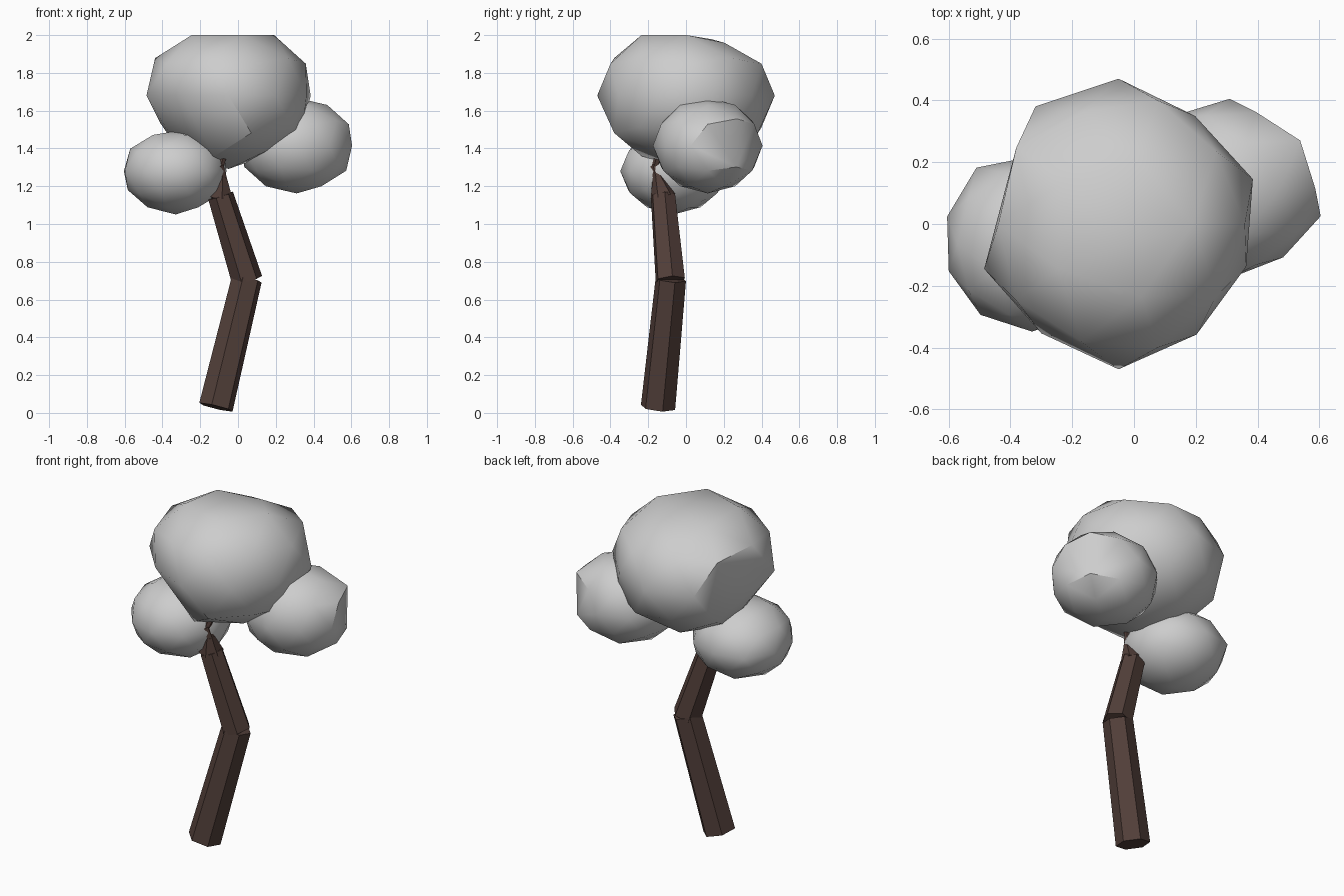
import bpy, bmesh
from math import radians, cos, sin, sqrt
from mathutils import Vector, Matrix

cube = bpy.data.objects.get("Cube")
if cube:
    bpy.data.objects.remove(cube, do_unlink=True)


def material(name, rgb):
    mat = bpy.data.materials.new(name)
    mat.use_nodes = True
    mat.diffuse_color = (*rgb, 1)
    mat.node_tree.nodes["Principled BSDF"].inputs["Base Color"].default_value = (*rgb, 1)
    return mat


foliage = material("pale grey foliage", (0.61, 0.61, 0.61))
bark = material("dark brown bark", (0.085, 0.05, 0.042))


def finish(name, bm, mat):
    mesh = bpy.data.meshes.new(name)
    bmesh.ops.recalc_face_normals(bm, faces=bm.faces)
    bm.to_mesh(mesh)
    bm.free()
    mesh.materials.append(mat)
    obj = bpy.data.objects.new(name, mesh)
    bpy.context.collection.objects.link(obj)
    return obj


def clump(name, centre, size, knocks):
    """Low-poly ball; each knock (angle, height, scale) pushes a corner, 0 chips it off."""
    ball = bmesh.new()
    bmesh.ops.create_icosphere(ball, subdivisions=2, radius=1)
    points = [v.co.copy() for v in ball.verts]
    ball.free()
    for angle, height, scale in knocks:
        ring, a = sqrt(1 - height * height), radians(angle)
        spot = Vector((ring * cos(a), ring * sin(a), height))
        corner = min(points, key=lambda p: (p - spot).length)
        points.remove(corner)
        if scale:
            points.append(corner * scale)
    bm = bmesh.new()
    for p in points:
        bm.verts.new(p)
    bmesh.ops.convex_hull(bm, input=bm.verts[:])
    bmesh.ops.delete(bm, geom=[v for v in bm.verts if not v.link_faces], context='VERTS')
    bmesh.ops.transform(bm, matrix=Matrix.LocRotScale(Vector(centre), None, Vector(size)),
                        verts=bm.verts)
    obj = finish(name, bm, foliage)
    bpy.ops.object.select_all(action='DESELECT')
    obj.select_set(True)
    bpy.context.view_layer.objects.active = obj
    bpy.ops.object.shade_smooth_by_angle(angle=radians(40))


def limb(name, start, end, r_start, r_end):
    """Six-sided tapered length of wood between two points."""
    a, b = Vector(start), Vector(end)
    bm = bmesh.new()
    bmesh.ops.create_cone(bm, cap_ends=True, segments=6, radius1=r_start,
                          radius2=r_end, depth=(b - a).length)
    turn = (b - a).to_track_quat('Z', 'Y').to_matrix().to_4x4()
    spin = Matrix.Rotation(radians(-7), 4, 'Z')
    bmesh.ops.transform(bm, matrix=Matrix.Translation((a + b) / 2) @ turn @ spin,
                        verts=bm.verts)
    finish(name, bm, bark)


# Bent trunk and the twigs that carry the foliage
limb("lower_trunk", (-0.117, -0.148, 0.03), (0.047, -0.08, 0.71), 0.094, 0.083)
limb("upper_trunk", (0.049, -0.083, 0.70), (-0.092, -0.122, 1.15), 0.083, 0.069)
limb("trunk_tip", (-0.092, -0.122, 1.15), (-0.085, -0.15, 1.25), 0.068, 0.028)
limb("top_twig", (-0.08, -0.145, 1.23), (-0.1, -0.165, 1.31), 0.026, 0.026)
limb("crown_twig", (-0.095, -0.163, 1.3), (-0.06, -0.13, 1.42), 0.02, 0.02)
limb("side_twig", (-0.09, -0.125, 1.15), (-0.28, -0.06, 1.28), 0.05, 0.02)

# Foliage; the crown is undercut at the front
clump("crown", (-0.05, 0, 1.68), (0.457, 0.47, 0.377),
      [(0, 1, 0), (72, 0.85, 0.87), (144, 0.85, 0.93), (108, 0.526, 0.95),
       (-108, -0.447, 0), (-144, -0.526, 0), (-36, -0.85, 0.94), (0, -1, 1.03),
       (162, 0, 0), (180, -0.447, 0.88),
       (54, 0, 0.92), (234, 0, 0.93), (306, 0, 0.94), (342, 0, 0.95)])
clump("right_foliage", (-0.33, -0.065, 1.28), (0.283, 0.283, 0.225),
      [(0, 1, 0.94), (0, -1, 1.02), (126, 0, 1.08), (162, 0, 1.02)])
clump("left_foliage", (0.31, 0.115, 1.415), (0.309, 0.29, 0.253),
      [(18, 0, 0), (54, 0, 0), (306, 0, 0.95), (36, 0.526, 1.07)])
